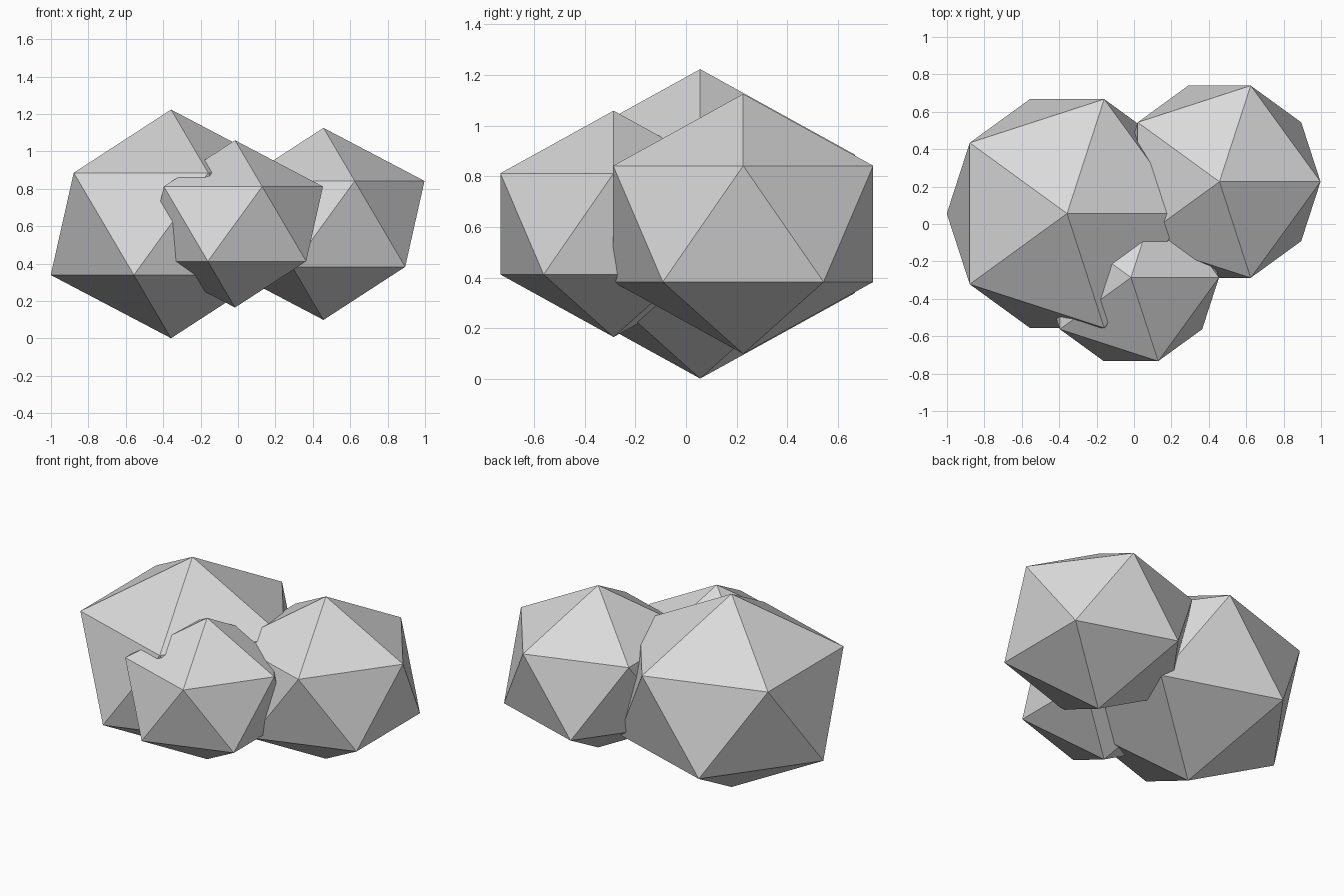
import bpy

if "Cube" in bpy.data.objects:
    bpy.data.objects.remove(bpy.data.objects["Cube"])

# One plain grey stone colour
stone = bpy.data.materials.new("stone_grey")
stone.diffuse_color = (0.7, 0.7, 0.7, 1.0)
stone.use_nodes = True
stone.node_tree.nodes["Principled BSDF"].inputs["Base Color"].default_value = stone.diffuse_color

CENTRE_Z = 0.612   # all boulders share one mid height
SQUASH = 0.85      # flattened vertically


def boulder(name, x, y, radius):
    """Flat-shaded, slightly squashed icosahedron."""
    bpy.ops.mesh.primitive_ico_sphere_add(
        subdivisions=1, radius=1.0, location=(x, y, CENTRE_Z))
    ob = bpy.context.object
    ob.name = name
    ob.scale = (radius, radius, radius * SQUASH)
    bpy.ops.object.transform_apply(location=False, rotation=False, scale=True)
    ob.data.materials.append(stone)
    return ob


# Cluster of three interlocking boulders
boulder("large_boulder", -0.358, 0.056, 0.719)
boulder("medium_boulder", 0.457, 0.226, 0.604)
boulder("small_boulder", -0.016, -0.286, 0.526)
